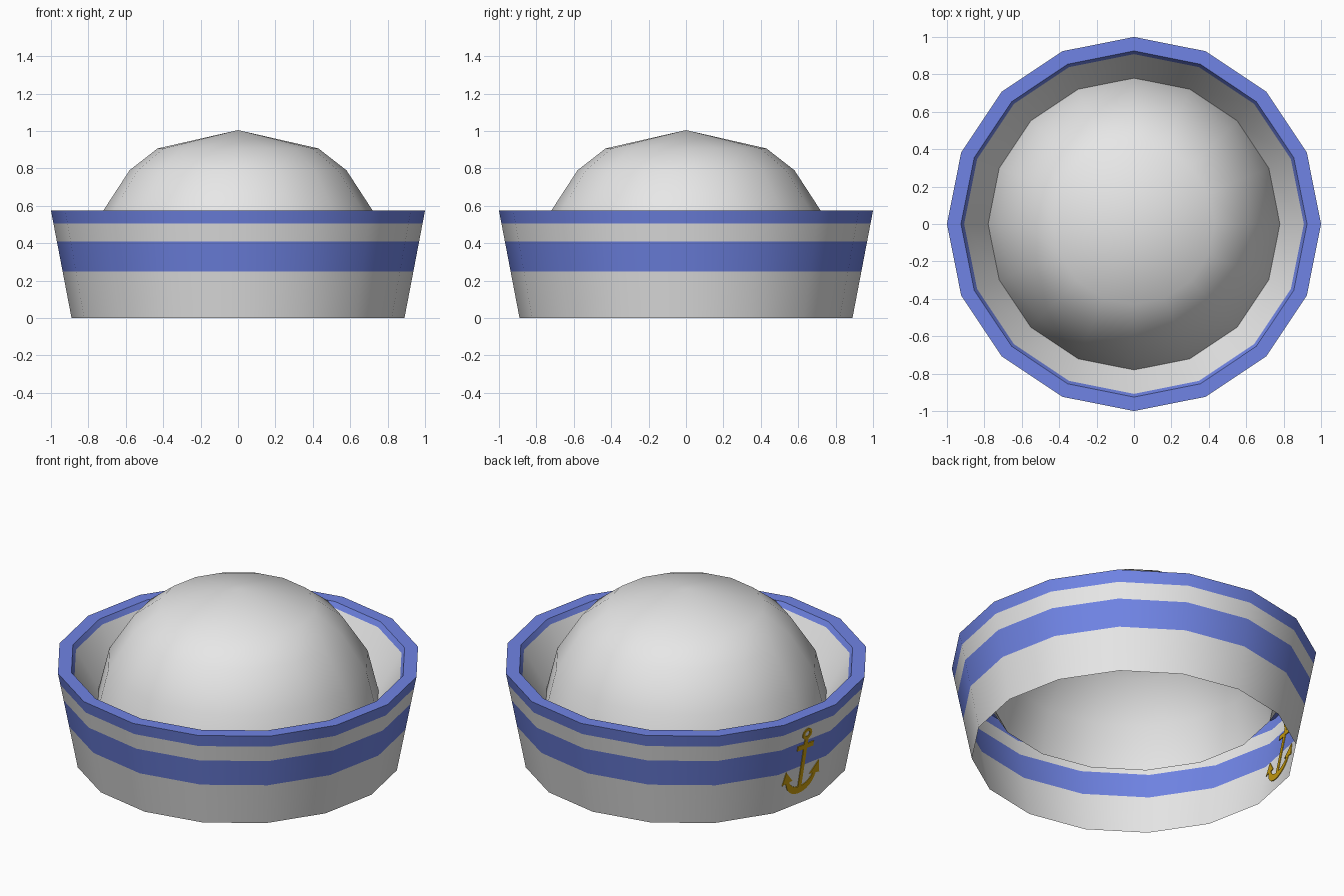
import bpy, math
from mathutils import Vector

if "Cube" in bpy.data.objects:
    bpy.data.objects.remove(bpy.data.objects["Cube"])

N = 16


def material(name, rgb):
    m = bpy.data.materials.new(name)
    m.diffuse_color = (*rgb, 1)
    m.use_nodes = True
    m.node_tree.nodes["Principled BSDF"].inputs["Base Color"].default_value = m.diffuse_color
    return m


WHITE = material("white cloth", (0.8, 0.8, 0.8))
BLUE = material("blue trim", (0.16, 0.23, 0.78))
GOLD = material("gold", (0.6, 0.35, 0.005))


def make(name, verts, faces, mats):
    me = bpy.data.meshes.new(name)
    me.from_pydata(verts, [], faces)
    for m in mats:
        me.materials.append(m)
    ob = bpy.data.objects.new(name, me)
    bpy.context.collection.objects.link(ob)
    return ob


def lathe(name, profile, blue_rows=()):
    """Spin (radius, z) points, listed from bottom outside upward, into 16 sides."""
    verts, rings = [], []
    for r, z in profile:
        n = N if r > 0 else 1
        rings.append([len(verts) + i % n for i in range(N)])
        verts += [(r * math.cos(math.tau * i / N), r * math.sin(math.tau * i / N), z)
                  for i in range(n)]
    faces, rows = [], []
    for k in range(len(rings) - 1):
        a, b = rings[k], rings[k + 1]
        for i in range(N):
            j = (i + 1) % N
            f = [a[i], a[j], b[j], b[i]]
            faces.append(f[:3] if b[i] == b[j] else f)
            rows.append(k)
    ob = make(name, verts, faces, (WHITE, BLUE))
    for p, k in zip(ob.data.polygons, rows):
        p.material_index = int(k in blue_rows)
    bpy.context.view_layer.objects.active = ob
    ob.select_set(True)
    bpy.ops.object.shade_smooth_by_angle(angle=math.radians(45))
    ob.select_set(False)
    return ob


# turned-up brim: striped outer wall, flat lip, inner wall sloping to the crown
R0, R1, H = 0.89, 1.0, 0.575


def wall(z):
    return R0 + (R1 - R0) * z / H


brim = [(wall(z), z) for z in (0, 0.25, 0.41, 0.505, H)]
brim += [(0.925, H), (0.908, 0.546), (0.78, 0.33)]
lathe("brim", brim, blue_rows=(1, 3, 4, 5))

# domed crown
lathe("crown", [(0.78, 0.33), (0.72, 0.575), (0.58, 0.79), (0.43, 0.907), (0, 1.005)])

# anchor emblem: thin plate set through one flat panel of the brim
ang = math.radians(168.75)
out = Vector((math.cos(ang), math.sin(ang), 0))
side = Vector((-math.sin(ang), math.cos(ang), 0))
verts, faces = [], []


def poly(points):
    base = len(verts)
    for u, z in points:
        verts.append(out * wall(z) * math.cos(math.pi / N) + side * u + Vector((0, 0, z)))
    faces.append(list(range(base, len(verts))))


def band(cu, cz, r, a0, a1, width, steps):
    """Arc strip; width(t) gives its thickness along the arc."""
    def pt(t, s):
        a = math.radians(a0 + (a1 - a0) * t)
        q = r + s * width(t) / 2
        return (cu + q * math.cos(a), cz + q * math.sin(a))
    for i in range(steps):
        t, w = i / steps, (i + 1) / steps
        poly([pt(t, -1), pt(t, 1), pt(w, 1), pt(w, -1)])


poly([(-0.013, 0.10), (0.013, 0.10), (0.013, 0.43), (-0.013, 0.43)])      # shank
poly([(-0.06, 0.36), (0.06, 0.36), (0.06, 0.39), (-0.06, 0.39)])          # stock
band(0, 0.455, 0.026, 0, 360, lambda t: 0.018, 12)                         # ring
band(0, 0.20, 0.105, 195, 345, lambda t: 0.022 + 0.022 * math.sin(math.pi * t), 12)  # arms
for s in (-1, 1):                                                          # flukes
    poly([(s * 0.065, 0.175), (s * 0.14, 0.165), (s * 0.122, 0.245)])
anchor = make("anchor_emblem", verts, faces, (GOLD,))
mod = anchor.modifiers.new("thickness", 'SOLIDIFY')
mod.thickness = 0.008
mod.offset = 0
